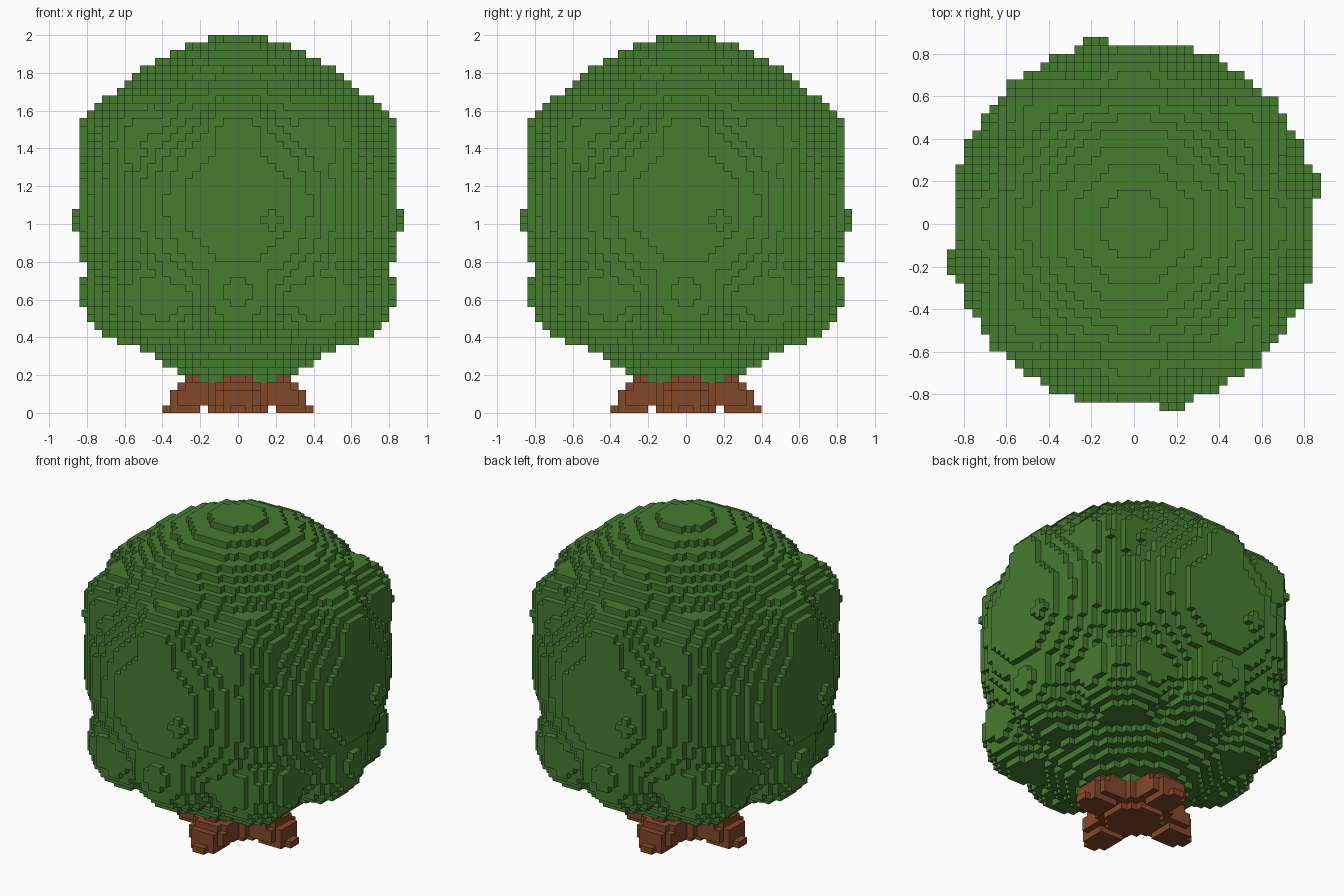
import bpy, bmesh, math

cube = bpy.data.objects.get("Cube")
if cube:
    bpy.data.objects.remove(cube, do_unlink=True)

V = 0.04                      # block size
HALF, HEIGHT = 22, 50         # grid extent in blocks


def material(name, rgb):
    m = bpy.data.materials.new(name)
    m.use_nodes = True
    m.diffuse_color = (*rgb, 1)
    bsdf = next(n for n in m.node_tree.nodes if n.type == 'BSDF_PRINCIPLED')
    bsdf.inputs["Base Color"].default_value = (*rgb, 1)
    bsdf.inputs["Roughness"].default_value = 0.9
    return m


green = material("leaf green", (0.060, 0.205, 0.030))
brown = material("bark brown", (0.228, 0.066, 0.022))

# Leaf lobes, repeated every quarter turn: distance, angle, height, radius
LOBES = [(0.575, 0, 1.425, 0.28),    # upper, on each side
         (0.600, 40, 1.42, 0.28),    # upper, near each corner
         (0.550, 0, 0.64, 0.28),     # lower, on each side
         (0.580, 45, 0.62, 0.28)]    # lower, on each corner

# Balls of the crown: centre and radius, with top and bottom caps first
BALLS = [(0, 0, 1.30, 0.70), (0, 0, 0.92, 0.767)]
for dist, angle, z, r in LOBES:
    for turn in range(4):
        a = math.radians(angle + 90 * turn)
        BALLS.append((dist * math.cos(a), dist * math.sin(a), z, r))


def fold(x, y):
    """Turn a point by quarter turns into the wedge around +x."""
    for _ in range(4):
        if x > 0 and -x <= y < x:
            break
        x, y = -y, x
    return x, y


# Crown: large ball with lobes, clipped flat on four sides
def in_crown(x, y, z):
    u, v = fold(x, y)
    if z < 0.16:
        return False
    if u > 0.84:              # small leaf tuft on each side
        return (u < 0.88 and 0.96 < z < 1.08 and 0.12 < v < 0.24
                and abs(v - 0.18) + abs(z - 1.02) < 0.07)
    squash = 0.985 if z > 1.1 else 0.96
    if x * x + y * y + ((z - 1.1) * squash) ** 2 <= 0.87 ** 2:
        return True
    return any((x - a) ** 2 + (y - b) ** 2 + (z - c) ** 2 <= r * r
               for a, b, c, r in BALLS)


# Trunk: round core with four roots; reach and half width per layer
ROOTS = [(0.40, 0.08), (0.36, 0.12), (0.36, 0.12), (0.32, 0.12), (0.28, 0.08)]


def in_trunk(x, y, z):
    layer = int(z / V)
    if layer >= len(ROOTS):
        return False
    u, v = fold(x, y)
    if layer < 4 and math.hypot(u, v) < (0.17 if layer == 0 else 0.21):
        return True
    reach, width = ROOTS[layer]
    if layer == 0 and u < 0.20:
        return False
    if u > reach - V:         # rounded root tip
        width -= V
    return u < reach and abs(v) < width


def centre(c):
    return (c[0] + 0.5) * V, (c[1] + 0.5) * V, (c[2] + 0.5) * V


grid = [(i, j, k) for i in range(-HALF, HALF) for j in range(-HALF, HALF)
        for k in range(HEIGHT)]
crown = {c for c in grid if in_crown(*centre(c))}
trunk = {c for c in grid if in_trunk(*centre(c))} - crown
solid = crown | trunk


def build(name, cells, mat):
    """Mesh the exposed block sides of a set of cells."""
    bm = bmesh.new()
    verts = {}

    def vert(p):
        if p not in verts:
            verts[p] = bm.verts.new([a * V for a in p])
        return verts[p]

    for c in cells:
        for axis in range(3):
            for side in (0, 1):
                n = list(c)
                n[axis] += 1 if side else -1
                if tuple(n) in solid:
                    continue
                a, b = (axis + 1) % 3, (axis + 2) % 3
                loop = []
                for da, db in ((0, 0), (1, 0), (1, 1), (0, 1)):
                    p = list(c)
                    p[axis] += side
                    p[a] += da
                    p[b] += db
                    loop.append(vert(tuple(p)))
                bm.faces.new(loop if side else loop[::-1])
    mesh = bpy.data.meshes.new(name)
    bm.to_mesh(mesh)
    bm.free()
    mesh.materials.append(mat)
    obj = bpy.data.objects.new(name, mesh)
    bpy.context.collection.objects.link(obj)


build("tree_crown", crown, green)
build("tree_trunk", trunk, brown)
